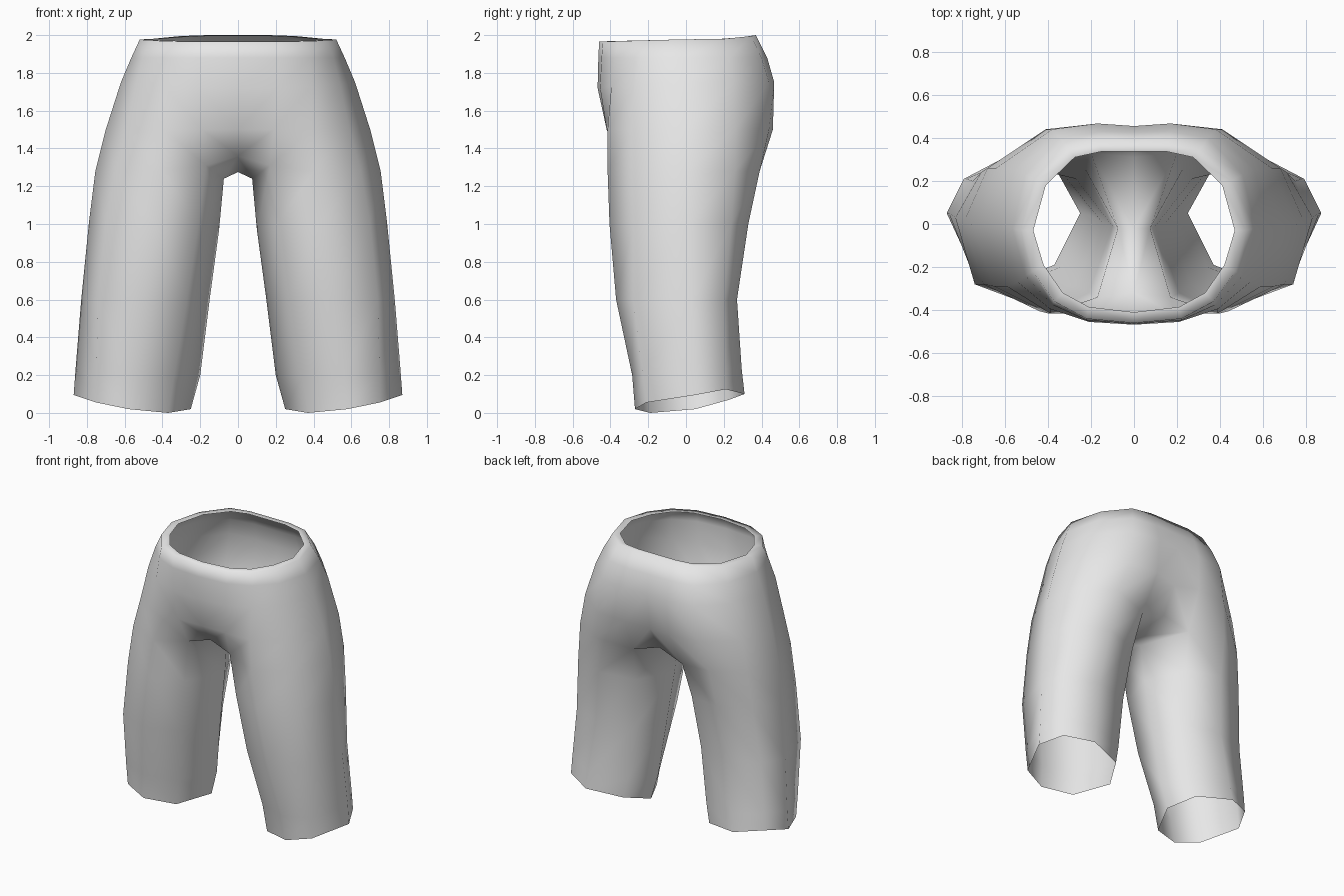
import bpy
import bmesh

# one flat cloth colour
cloth = bpy.data.materials.new("light grey cloth")
cloth.diffuse_color = (0.8, 0.8, 0.8, 1)

# leg loops, right leg: inner, front inner, front, front outer, outer, back outer, back, back inner
LEG = [
    [(.25, .05, .02), (.37, -.19, .0), (.58, -.27, .02), (.75, -.21, .055),
     (.87, .05, .095), (.79, .21, .125), (.60, .31, .10), (.35, .23, .07)],
    [(.20, .04, .20), (.34, -.20, .19), (.56, -.285, .20), (.75, -.23, .21),
     (.86, .05, .23), (.78, .21, .24), (.58, .295, .23), (.32, .22, .21)],
    [(.15, .01, .60), (.27, -.28, .60), (.50, -.37, .60), (.74, -.28, .60),
     (.83, .03, .60), (.75, .20, .60), (.53, .27, .60), (.27, .21, .60)],
    [(.10, -.01, .97), (.21, -.32, 1.0), (.44, -.405, 1.0), (.70, -.28, 1.0),
     (.79, .01, 1.0), (.71, .24, 1.0), (.48, .33, 1.0), (.23, .26, .98)],
    [(.075, -.02, 1.24), (.17, -.34, 1.31), (.40, -.415, 1.28), (.65, -.29, 1.28),
     (.755, .0, 1.28), (.68, .26, 1.28), (.46, .39, 1.28), (.20, .33, 1.24)],
]

# torso half loops: centre front, round the side, to centre back
TORSO = [
    [(0, -.42, 1.50), (.19, -.42, 1.50), (.39, -.415, 1.50), (.59, -.29, 1.50),
     (.70, .0, 1.50), (.64, .26, 1.50), (.41, .44, 1.50), (.18, .46, 1.50), (0, .42, 1.48)],
    [(0, -.468, 1.72), (.21, -.455, 1.72), (.39, -.395, 1.73), (.54, -.27, 1.74),
     (.62, -.01, 1.75), (.56, .25, 1.75), (.38, .44, 1.75), (.17, .467, 1.75), (0, .455, 1.75)],
    [(0, -.464, 1.88), (.22, -.447, 1.88), (.38, -.375, 1.88), (.505, -.24, 1.88),
     (.565, -.02, 1.88), (.505, .23, 1.88), (.345, .40, 1.88), (.165, .43, 1.88), (0, .425, 1.88)],
    [(0, -.46, 1.965), (.22, -.44, 1.965), (.37, -.36, 1.968), (.47, -.22, 1.972),
     (.52, -.03, 1.977), (.455, .20, 1.98), (.305, .345, 1.995), (.16, .37, 2.0), (0, .37, 2.0)],
    # inner edge of the waist rim
    [(0, -.41, 1.968), (.21, -.385, 1.968), (.33, -.32, 1.97), (.42, -.19, 1.973),
     (.468, -.03, 1.977), (.41, .18, 1.98), (.275, .31, 1.99), (.15, .337, 1.995), (0, .337, 1.995)],
]

# crotch centre line: front, saddle, back
CROTCH = [(0, -.32, 1.36), (0, -.02, 1.275), (0, .31, 1.30)]

bm = bmesh.new()


def add_loop(points):
    return [bm.verts.new(p) for p in points]


def bridge(a, b, closed):
    n = len(a)
    for i in range(n if closed else n - 1):
        j = (i + 1) % n
        bm.faces.new((a[i], a[j], b[j], b[i]))


# leg tube
legs = [add_loop(r) for r in LEG]
for a, b in zip(legs, legs[1:]):
    bridge(a, b, True)

# crotch saddle between the legs
top = legs[-1]
front, saddle, back = add_loop(CROTCH)
bm.faces.new((top[0], top[1], front, saddle))
bm.faces.new((top[7], top[0], saddle, back))

# hips, waist and rim
previous = [front] + top[1:] + [back]
for points in TORSO:
    current = add_loop(points)
    bridge(previous, current, False)
    previous = current

# mirror to the other side and weld the centre seam
geom = bm.verts[:] + bm.edges[:] + bm.faces[:]
bmesh.ops.mirror(bm, geom=geom, axis='X', merge_dist=0.0005)
bmesh.ops.remove_doubles(bm, verts=bm.verts[:], dist=0.0005)
bmesh.ops.recalc_face_normals(bm, faces=bm.faces[:])
# the outermost face must look outwards
outer = max(bm.faces, key=lambda f: f.calc_center_median().x)
if outer.normal.x < 0:
    bmesh.ops.reverse_faces(bm, faces=bm.faces[:])
for f in bm.faces:
    f.smooth = True

mesh = bpy.data.meshes.new("shorts")
bm.to_mesh(mesh)
bm.free()
mesh.materials.append(cloth)
shorts = bpy.data.objects.new("shorts", mesh)
bpy.context.collection.objects.link(shorts)
